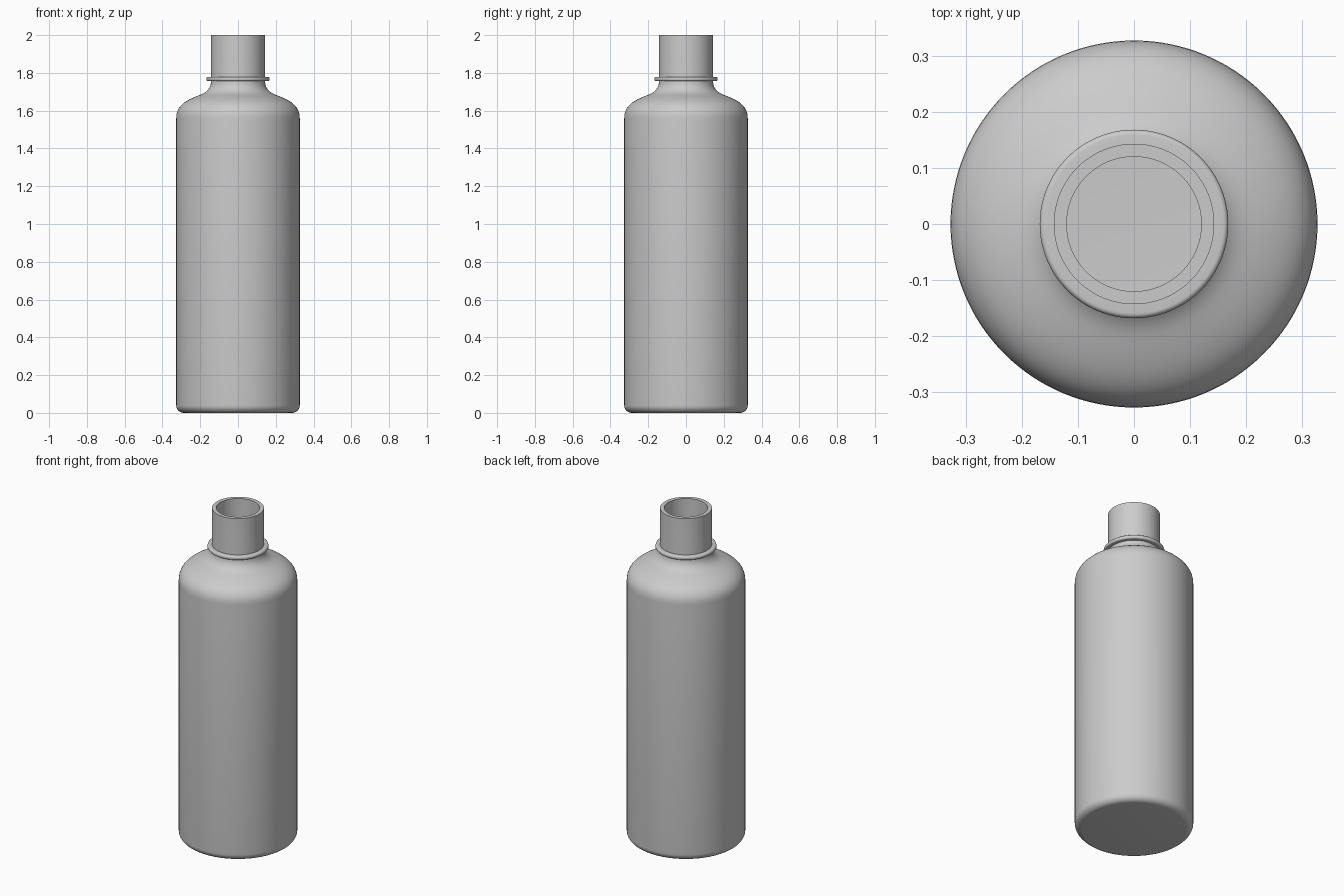
import bpy, bmesh, math
from mathutils import Vector
from mathutils.geometry import interpolate_bezier

if "Cube" in bpy.data.objects:
    bpy.data.objects.remove(bpy.data.objects["Cube"])

SEGMENTS = 128
WALL = 0.023


def curve(p0, c0, c1, p1, n=14):
    return [Vector((v.x, v.y)) for v in interpolate_bezier(
        Vector(p0), Vector(c0), Vector(c1), Vector(p1), n)]


def inset(path, d):
    """Offset an (r, z) path towards the axis side."""
    out = []
    for i, p in enumerate(path):
        t = path[min(i + 1, len(path) - 1)] - path[max(i - 1, 0)]
        t.normalize()
        out.append(p + Vector((-t.y, t.x)) * d)
    return out


def lathe(name, profile, closed=False):
    bm = bmesh.new()
    rings = []
    for r, z in profile:
        if r < 1e-6:
            rings.append([bm.verts.new((0, 0, z))])
        else:
            rings.append([bm.verts.new((r * math.cos(a), r * math.sin(a), z))
                          for a in (2 * math.pi * k / SEGMENTS for k in range(SEGMENTS))])
    pairs = list(zip(rings, rings[1:])) + ([(rings[-1], rings[0])] if closed else [])
    for a, b in pairs:
        for k in range(SEGMENTS):
            j = (k + 1) % SEGMENTS
            if len(a) == 1:
                bm.faces.new((a[0], b[j], b[k]))
            elif len(b) == 1:
                bm.faces.new((a[k], a[j], b[0]))
            else:
                bm.faces.new((a[k], a[j], b[j], b[k]))
    bmesh.ops.recalc_face_normals(bm, faces=bm.faces[:])
    mesh = bpy.data.meshes.new(name)
    bm.to_mesh(mesh)
    bm.free()
    ob = bpy.data.objects.new(name, mesh)
    bpy.context.collection.objects.link(ob)
    bpy.ops.object.select_all(action='DESELECT')
    ob.select_set(True)
    bpy.context.view_layer.objects.active = ob
    bpy.ops.object.shade_smooth_by_angle(angle=math.radians(35))


# Outer wall: rounded base edge, straight body, domed shoulder, flared neck root
R, F = 0.327, 0.04
wall = [Vector((R - F + F * math.sin(a), F - F * math.cos(a)))
        for a in (math.pi / 2 * i / 8 for i in range(9))]
wall += curve((R, 1.56, 0), (R, 1.635, 0), (0.262, 1.66, 0), (0.20, 1.684, 0))
wall += curve((0.20, 1.684, 0), (0.165, 1.698, 0), (0.143, 1.72, 0), (0.143, 1.757, 0))[1:]

# Hollow bottle with an open mouth
inner = inset(wall, WALL)
inner[0] = Vector((R - F, WALL))
profile = [(0, 0)] + [tuple(p) for p in wall] + [(0.143, 2.0), (0.12, 2.0)]
profile += [tuple(p) for p in reversed(inner)] + [(0, WALL)]
lathe("bottle", profile)

# Rounded collar at the foot of the neck
h, c, mid, edge = 0.0115, 0.009, 1.768, 0.168
collar = [(0.135, mid - h)]
for sign in (-1, 1):
    arc = [(edge - c + c * math.cos(a), mid + sign * (h - c + c * math.sin(a)))
           for a in (math.pi / 2 * i / 5 for i in range(6))]
    collar += arc[::-1] if sign < 0 else arc
collar.append((0.135, mid + h))
lathe("neck_collar", collar, closed=True)
